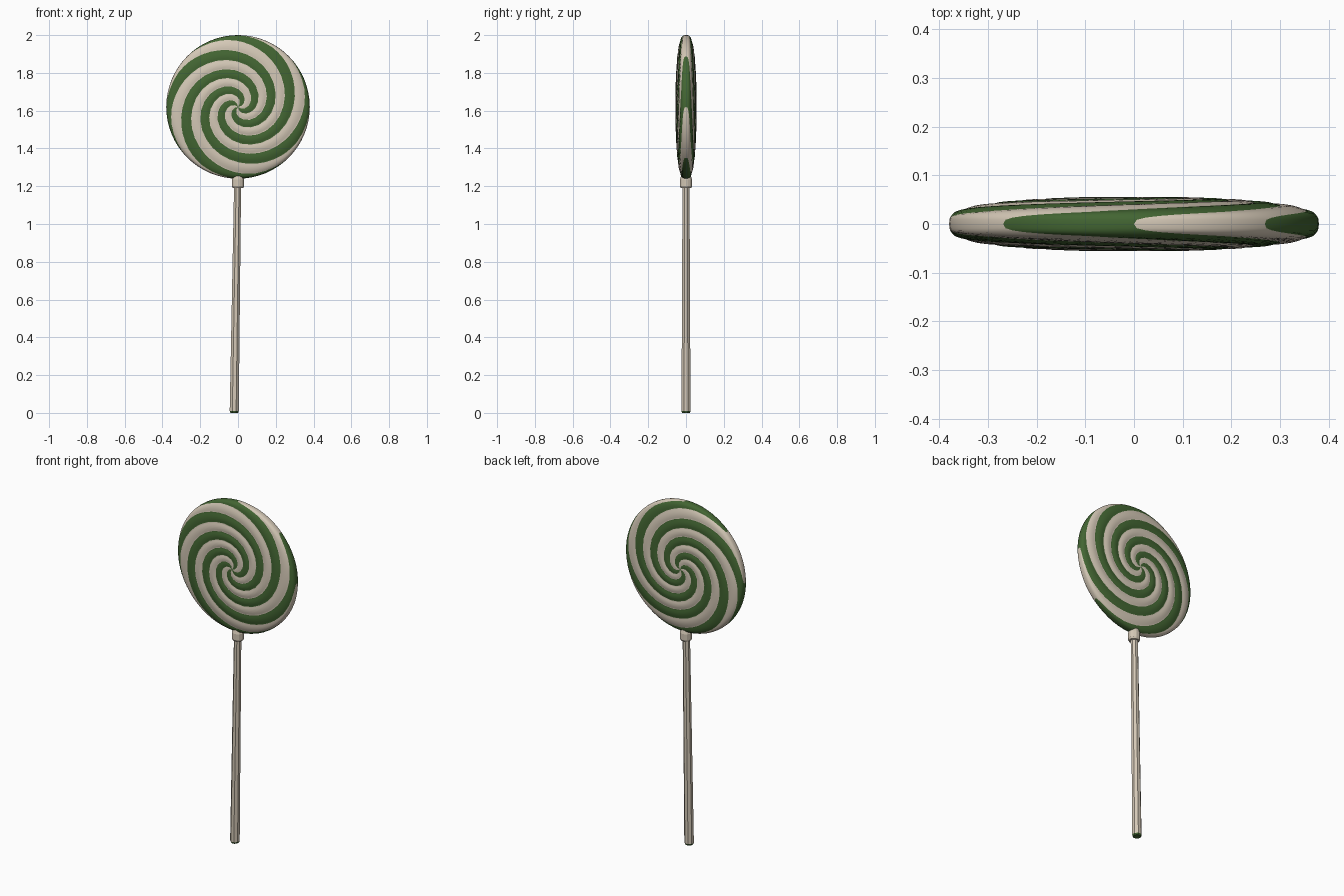
import bpy, bmesh, math
from mathutils import Vector

if "Cube" in bpy.data.objects:
    bpy.data.objects.remove(bpy.data.objects["Cube"])

def material(name, rgb):
    m = bpy.data.materials.new(name)
    m.diffuse_color = (*rgb, 1)
    m.use_nodes = True
    m.node_tree.nodes["Principled BSDF"].inputs["Base Color"].default_value = m.diffuse_color
    return m

cream = material("cream", (0.66, 0.58, 0.47))
green = material("leaf green", (0.055, 0.13, 0.032))

def finish(bm, name):
    bmesh.ops.recalc_face_normals(bm, faces=bm.faces)
    me = bpy.data.meshes.new(name)
    bm.to_mesh(me)
    bm.free()
    ob = bpy.data.objects.new(name, me)
    bpy.context.collection.objects.link(ob)
    me.materials.append(cream)
    me.materials.append(green)
    return ob

R, CZ, ARMS, COLS = 0.38, 1.62, 4, 64
# spiral twist: (radius fraction, stripes passed going inward from the rim)
TWIST = [(0, 8.0), (0.12, 7.1), (0.25, 6), (0.37, 5), (0.5, 4), (0.63, 3),
         (0.77, 2), (0.92, 1), (0.96, 0.65), (1, 0)]

def twist(f):
    for (a, u), (b, v) in zip(TWIST, TWIST[1:]):
        if f <= b:
            return (u + (v - u) * (f - a) / (b - a)) * math.pi / ARMS
    return 0

# candy disc: rings twisted so every stripe is a run of columns
def candy():
    bm = bmesh.new()
    n = 64
    per = COLS // (2 * ARMS)
    rings = []
    for i in range(1, n):
        t = math.pi * i / n
        f = math.sin(t)
        half = 0.055 * math.copysign(abs(math.cos(t)) ** 0.6, math.cos(t)) if i != n // 2 else 0
        ring = []
        for j in range(COLS):
            a = 2 * math.pi * j / COLS - twist(f)
            bulge = 1 + 0.08 * (abs(math.sin(math.pi * j / per)) - 0.6) * min(1, f * 3)
            ring.append(bm.verts.new((R * f * math.cos(a), -half * bulge, CZ + R * f * math.sin(a))))
        rings.append(ring)
    for r0, r1 in zip(rings, rings[1:]):
        for j in range(COLS):
            k = (j + 1) % COLS
            fc = bm.faces.new((r0[j], r0[k], r1[k], r1[j]))
            fc.material_index = 1 - (j // per) % 2
    for ring, y in ((rings[0], -0.055), (rings[-1], 0.055)):
        c = bm.verts.new((0, y, CZ))
        for j in range(COLS):
            fc = bm.faces.new((ring[j], ring[(j + 1) % COLS], c))
            fc.material_index = 1 - (j // per) % 2
    ob = finish(bm, "candy_disc")
    for p in ob.data.polygons:
        p.use_smooth = True

# faceted rod through rings of (x, z, radius)
def rod(name, sections, sides):
    bm = bmesh.new()
    rings = [[bm.verts.new((x + r * math.cos(2 * math.pi * (j + .5) / sides),
                            r * math.sin(2 * math.pi * (j + .5) / sides), z))
              for j in range(sides)] for x, z, r in sections]
    for a, b in zip(rings, rings[1:]):
        for j in range(sides):
            k = (j + 1) % sides
            bm.faces.new((a[j], a[k], b[k], b[j]))
    bm.faces.new(rings[0])
    bm.faces.new(rings[-1])
    return finish(bm, name)

candy()
stick = rod("stick", [(-0.02, 0.0, 0.022), (-0.02, 0.01, 0.026), (-0.002, 1.22, 0.02)], 8)
for p in stick.data.polygons:
    if p.center.z < 0.008:
        p.material_index = 1
rod("collar", [(0, 1.19, 0.028), (0, 1.2, 0.033), (0, 1.235, 0.033), (0, 1.27, 0.022)], 12)
